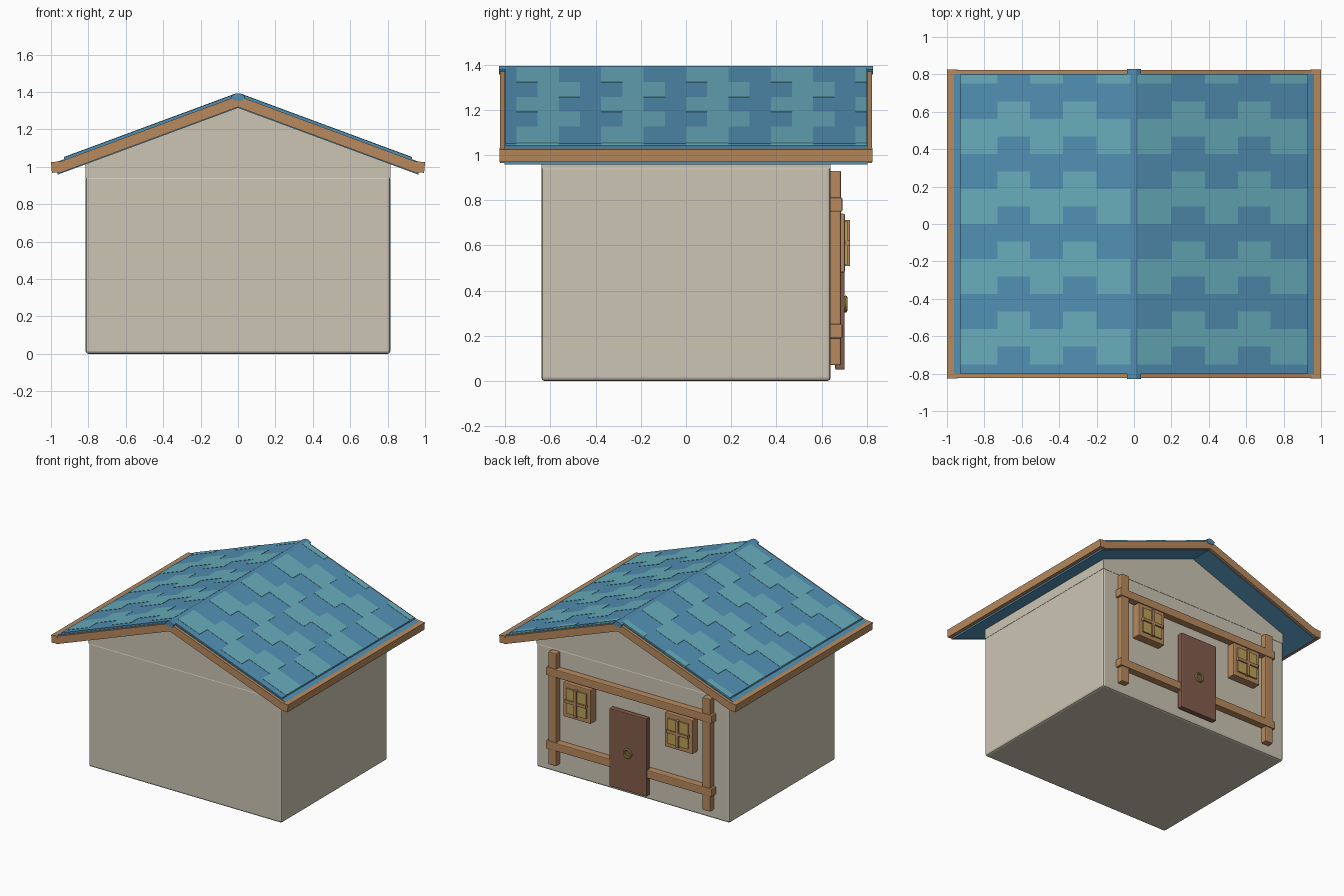
import bpy, bmesh, math

if "Cube" in bpy.data.objects:
    bpy.data.objects.remove(bpy.data.objects["Cube"])


def mat(name, r, g, b):
    def lin(c):
        c /= 255
        return c / 12.92 if c <= 0.04045 else ((c + 0.055) / 1.055) ** 2.4
    m = bpy.data.materials.new(name)
    m.diffuse_color = (lin(r), lin(g), lin(b), 1)
    m.use_nodes = True
    m.node_tree.nodes["Principled BSDF"].inputs["Base Color"].default_value = m.diffuse_color
    return m


WALL = mat("plaster", 204, 197, 180)
WOOD = mat("timber", 184, 138, 94)
BLUE = mat("roof blue", 82, 144, 180)
TEAL = mat("roof teal", 104, 173, 188)
DOOR = mat("door brown", 132, 92, 76)
GOLD = mat("window gold", 188, 162, 88)


def finish(name, bm, *mats, bevel=0.0):
    bmesh.ops.recalc_face_normals(bm, faces=bm.faces)
    me = bpy.data.meshes.new(name)
    bm.to_mesh(me)
    bm.free()
    ob = bpy.data.objects.new(name, me)
    bpy.context.collection.objects.link(ob)
    for m in mats:
        me.materials.append(m)
    if bevel:
        mod = ob.modifiers.new("bevel", "BEVEL")
        mod.width = bevel
        mod.segments = 2
    return ob


def add_prism(bm, profile, y0, y1, index=0):
    """Extrude an xz profile from y0 to y1."""
    a = [bm.verts.new((x, y0, z)) for x, z in profile]
    b = [bm.verts.new((x, y1, z)) for x, z in profile]
    n = len(profile)
    faces = [bm.faces.new(a), bm.faces.new(b[::-1])]
    faces += [bm.faces.new((a[i], b[i], b[(i + 1) % n], a[(i + 1) % n])) for i in range(n)]
    for f in faces:
        f.material_index = index


def prism(name, profile, y0, y1, m, bevel=0.0):
    bm = bmesh.new()
    add_prism(bm, profile, y0, y1)
    return finish(name, bm, m, bevel=bevel)


def box(name, x0, x1, y0, y1, z0, z1, m, bevel=0.0):
    return prism(name, [(x0, z0), (x1, z0), (x1, z1), (x0, z1)], y0, y1, m, bevel)


SLOPE = 0.37


def chevron(top, bottom, x):
    """Roof-shaped band between two apex heights, reaching out to +-x."""
    d = SLOPE * x
    return [(-x, bottom - d), (0, bottom), (x, bottom - d),
            (x, top - d), (0, top), (-x, top - d)]


# Walls and gable
box("house_body", -0.815, 0.815, -0.64, 0.64, 0, 0.95, WALL, 0.015)
d = 1.32 - SLOPE * 0.815
prism("gable", [(-0.815, 0.94), (0.815, 0.94), (0.815, d), (0, 1.32), (-0.815, d)],
      -0.64, 0.64, WALL)

# Roof slab, gable boards, eave beams and ridge cap
prism("roof_slab", chevron(1.385, 1.315, 0.965), -0.803, 0.803, BLUE)
for name, s in (("front", -1), ("back", 1)):
    prism(name + "_gable_board", chevron(1.38, 1.32, 0.96),
          *sorted((s * 0.80, s * 0.824)), WOOD)
for name, s in (("left", -1), ("right", 1)):
    prism(name + "_eave_beam",
          [(s * 0.945, 0.972), (s * 0.995, 0.968), (s * 1.0, 1.025), (s * 0.95, 1.03)],
          -0.825, 0.825, WOOD)
prism("ridge_cap", [(-0.025, 1.355), (0.025, 1.355), (0.037, 1.378), (0.012, 1.393),
                    (-0.012, 1.393), (-0.037, 1.378)], -0.828, 0.828, BLUE)

# Shingles: five staggered rows per slope, alternating blue and teal
bm = bmesh.new()
edges = [0.02, 0.20, 0.38, 0.555, 0.73, 0.93]
W = 0.1875
for s in (-1, 1):
    for row in range(5):
        xa, xb = edges[row], edges[row + 1]
        shift = (row % 2) * W / 2
        for k in range(-6, 6):
            y0 = max(k * W + shift, -0.80)
            y1 = min((k + 1) * W + shift, 0.80)
            if y1 - y0 < 0.005:
                continue
            teal = 1 if k % 2 == 0 else 0
            h = 1.395 + 0.002 * teal
            add_prism(bm, [(s * xa, 1.38 - SLOPE * xa), (s * xb, 1.38 - SLOPE * xb),
                           (s * xb, h - SLOPE * xb), (s * xa, h - SLOPE * xa)], y0, y1, teal)
finish("shingles", bm, BLUE, TEAL)

# Timber frame on the back wall
for name, s in (("left", -1), ("right", 1)):
    x = s * 0.65
    box(name + "_post", x - 0.033, x + 0.033, 0.63, 0.686, 0.07, 0.93, WOOD, 0.006)
for name, z in (("lower", 0.22), ("upper", 0.78)):
    box(name + "_beam", -0.70, 0.70, 0.63, 0.692, z - 0.031, z + 0.031, WOOD, 0.006)

# Windows: frame, glowing pane and thin cross bars
for name, s in (("left", -1), ("right", 1)):
    x, z = s * 0.43, 0.61
    box(name + "_window_frame", x - 0.117, x + 0.117, 0.63, 0.703, z - 0.13, z + 0.13, WOOD, 0.006)
    box(name + "_window_pane", x - 0.085, x + 0.085, 0.70, 0.714, z - 0.095, z + 0.095, GOLD)
    box(name + "_window_bar_upright", x - 0.011, x + 0.011, 0.70, 0.726, z - 0.102, z + 0.102, WOOD)
    box(name + "_window_bar_cross", x - 0.09, x + 0.09, 0.70, 0.725, z - 0.011, z + 0.011, WOOD)

# Door with ring handle
box("door", -0.157, 0.157, 0.66, 0.702, 0.05, 0.645, DOOR, 0.006)
bpy.ops.mesh.primitive_torus_add(major_radius=0.03, minor_radius=0.008, major_segments=24,
                                 minor_segments=8, location=(0, 0.706, 0.34),
                                 rotation=(math.pi / 2, 0, 0))
ring = bpy.context.object
ring.name = "door_ring"
ring.data.materials.append(GOLD)
bpy.ops.object.shade_smooth_by_angle()
